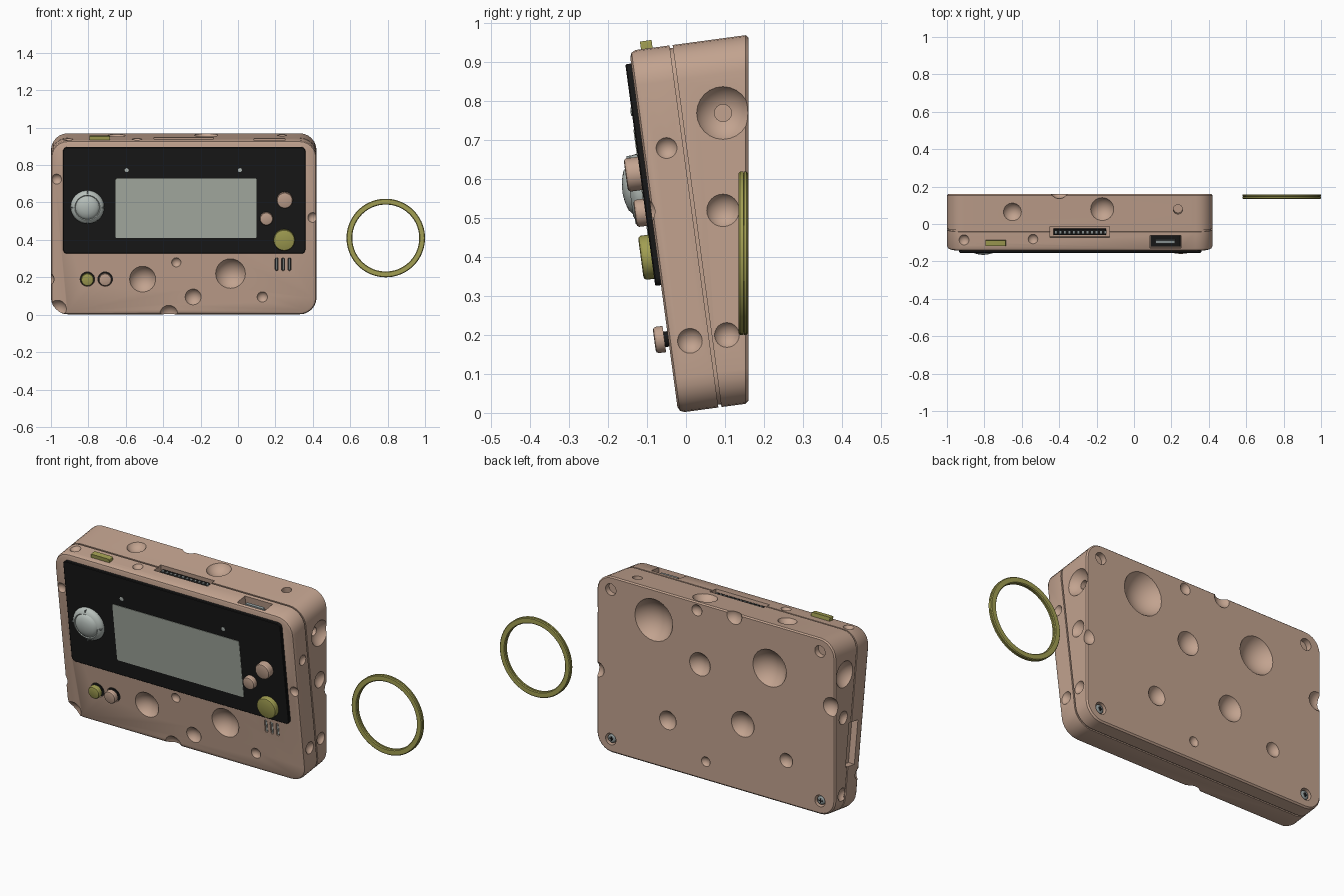
import bpy, bmesh, math
from mathutils import Matrix, Vector

if "Cube" in bpy.data.objects:
    bpy.data.objects.remove(bpy.data.objects["Cube"])

TILT = 0.134
CA, SA = math.cos(TILT), math.sin(TILT)
# Leaning frame: local y runs into the case from its front face, local z up the face
M = Matrix.Translation((0, -0.02, 0)) @ Matrix.Rotation(TILT, 4, 'X')
H = 0.938                                   # case height along the face


def mat(name, rgb):
    m = bpy.data.materials.new(name)
    m.diffuse_color = (*rgb, 1)
    m.use_nodes = True
    m.node_tree.nodes["Principled BSDF"].inputs["Base Color"].default_value = m.diffuse_color
    return m


TAN = mat("tan_plastic", (0.54, 0.365, 0.275))
OLIVE = mat("olive", (0.36, 0.345, 0.085))
BLACK = mat("black_panel", (0.009, 0.009, 0.009))
SCREEN = mat("screen_grey", (0.40, 0.44, 0.38))
PALE = mat("pale_grey", (0.47, 0.52, 0.49))
STEEL = mat("steel", (0.27, 0.31, 0.31))


def finish(name, bm, m):
    bmesh.ops.recalc_face_normals(bm, faces=bm.faces)
    me = bpy.data.meshes.new(name)
    bm.to_mesh(me)
    bm.free()
    ob = bpy.data.objects.new(name, me)
    bpy.context.collection.objects.link(ob)
    if m:
        me.materials.append(m)
    return ob


def skin(bm, rings, closed=False):
    n = len(rings[0])
    pairs = list(zip(rings, rings[1:])) + ([(rings[-1], rings[0])] if closed else [])
    for a, b in pairs:
        for i in range(n):
            j = (i + 1) % n
            bm.faces.new((a[i], a[j], b[j], b[i]))
    if not closed:
        bm.faces.new(rings[0])
        bm.faces.new(rings[-1])


def add_loft(bm, x0, x1, z0, z1, r, layers):
    """Rounded rectangle stacked through (depth, inset) layers in the leaning frame."""
    rings = []
    for depth, inset in layers:
        ring, rr = [], max(r - inset, 0.001)
        corners = ((x1, z1, 0), (x0, z1, 1), (x0, z0, 2), (x1, z0, 3))
        for cx, cz, q in corners:
            sx, sz = (1 if cx == x1 else -1), (1 if cz == z1 else -1)
            ox, oz = cx - sx * (inset + rr), cz - sz * (inset + rr)
            for k in range(7):
                t = (q + k / 6) * math.pi / 2
                x, z = ox + rr * math.cos(t), oz + rr * math.sin(t)
                y = depth(z) if callable(depth) else depth
                ring.append(bm.verts.new(M @ Vector((x, y, z))))
        rings.append(ring)
    skin(bm, rings)


def plate(name, x0, x1, z0, z1, r, layers, m):
    bm = bmesh.new()
    add_loft(bm, x0, x1, z0, z1, r, layers)
    return finish(name, bm, m)


def lathe(name, origin, profile, m, frame=M, seg=40, closed=False):
    """Turn a (radius, height) profile about the axis pointing out of the front."""
    bm = bmesh.new()
    rings = [[bm.verts.new(frame @ Vector((origin[0] + r * math.cos(k * math.tau / seg),
                                           origin[1] - h,
                                           origin[2] + r * math.sin(k * math.tau / seg))))
              for k in range(seg)] for r, h in profile]
    skin(bm, rings, closed)
    return finish(name, bm, m)


def back(offset):
    return lambda z: (0.18 + z * SA) / CA - offset


# Case: wedge with a parting groove and softened rims
case = plate("case", -1, 0.42, 0, H, 0.09,
             [(0, 0.016), (0.005, 0.005), (0.016, 0), (0.104, 0), (0.104, 0.007), (0.112, 0.007),
              (0.112, 0), (back(0.007), 0), (back(0), 0.007)], TAN)

# Cutters: craters, holes and port openings gathered into one mesh
cut, side_cut = bmesh.new(), bmesh.new()


def crater(pos, normal, r, lift=0.6):
    n = Vector(normal)
    mx = Matrix.Translation(Vector(pos) + n * r * lift) @ n.to_track_quat('Z', 'Y').to_matrix().to_4x4()
    bmesh.ops.create_uvsphere(cut, u_segments=24, v_segments=16,
                              radius=r * math.sqrt(1 + lift * lift), matrix=mx)


def hole(bm, pos, normal, r, depth):
    mx = Matrix.Translation(pos) @ Vector(normal).to_track_quat('Z', 'Y').to_matrix().to_4x4()
    bmesh.ops.create_cone(bm, cap_ends=True, segments=24, radius1=r, radius2=r,
                          depth=depth * 2, matrix=mx)


FRONT, UP = (0, -CA, -SA), (0, -SA, CA)
for x, z, r in ((-.51, .19, .07), (-.04, .22, .08), (-.33, .28, .025), (-.24, .095, .043),
                (.13, .095, .028), (-.37, .003, .048), (-.965, .03, .048), (-.97, .725, .027),
                (.40, .52, .027)):
    crater(M @ Vector((x, 0, z / CA)), FRONT, r)
for y, z, r in ((.095, .77, .068), (-.05, .68, .027), (.095, .52, .042), (.01, .185, .032),
                (.105, .2, .032)):
    crater((.42, y, z), (1, 0, 0), r)
for y, z, r in ((.08, .77, .07), (.09, .54, .035), (.1, .13, .035), (-.04, .19, .03)):
    crater((-1, y, z), (-1, 0, 0), r)
for x, y, r in ((-.65, .065, .048), (-.17, .08, .062), (-.91, -.085, .028), (-.54, -.08, .026)):
    crater(M @ Vector((x, (y + .145) / CA, H)), UP, r)
for x, z, r in ((.08, .805, .113), (-.177, .926, .03), (-.195, .64, .062), (-.61, .73, .1),
                (-.004, .287, .05), (-.45, .385, .068), (-.23, .125, .026), (-.71, .26, .038),
                (-.98, .62, .05), (-.4, .955, .045), (.415, .45, .04)):
    crater((x, .16, z), (0, 1, 0), r)
for x in (-.91, .336):
    for z in (.095, .9):
        hole(cut, (x, .16, z), (0, 1, 0), .031, .03)
hole(side_cut, (.42, .095, .77), (1, 0, 0), .022, .1)
hole(cut, M @ Vector((.235, .225, H)), UP, .025, .05)
for x in (-.805, -.71):
    hole(cut, M @ Vector((x, 0, .19 / CA)), FRONT, .039, .015)
SLITS = (.207, .241, .275)
for x in SLITS:                                                    # speaker slits
    add_loft(cut, x - .008, x + .008, .237, .307, .0075, [(-.02, 0), (.02, 0)])
add_loft(cut, -.45, -.13, H - .03, H + .03, .003, [(.074, 0), (.132, 0)])   # edge connector
add_loft(cut, .085, .25, H - .05, H + .03, .003, [(.016, 0), (.084, 0)])    # charging port
add_loft(cut, -1.05, -.965, .25, .48, .003, [(.05, 0), (.125, 0)])          # card slot

for bm in (cut, side_cut):
    cutter = finish("case_cutter", bm, None)
    cutter.hide_render = True
    mod = case.modifiers.new("cut", 'BOOLEAN')
    mod.operation, mod.solver, mod.object = 'DIFFERENCE', 'MANIFOLD', cutter
    bpy.context.view_layer.objects.active = case
    bpy.ops.object.modifier_apply(modifier=mod.name)
    bpy.data.objects.remove(cutter)

# Front panel and display
plate("front_panel", -.935, .36, .328 / CA, .897 / CA, .022,
      [(.002, 0), (-.012, 0), (-.015, .003)], BLACK)
plate("screen", -.655, .10, .412 / CA, .73 / CA, .008, [(-.012, 0), (-.017, 0)], SCREEN)
for x in (-.595, .01):
    lathe("panel_sensor", (x, 0, .775 / CA), [(.011, .01), (.011, .017), (.006, .018)], PALE, seg=16)

# Thumb pad: skirt, ring groove, dome and four slits
pad = (-.805, 0, .578 / CA)
lathe("thumb_pad", pad, [(.088, .012), (.090, .02), (.088, .03), (.080, .041), (.068, .047), (.064, .043),
                         (.061, .048), (.05, .057), (.03, .063), (.012, .066), (.001, .066)], PALE)
for dx, dz in ((1, 0), (-1, 0), (0, 1), (0, -1)):
    cx, cz = pad[0] + dx * .077, pad[2] + dz * .077
    wx, wz = (.011, .002) if dx else (.002, .011)
    plate("pad_slit", cx - wx, cx + wx, cz - wz, cz + wz, .001, [(-.03, 0), (-.044, 0)], STEEL)


# Buttons
def button(name, x, z, r, h0, h1, m):
    lathe(name, (x, 0, z / CA), [(r, h0), (r, h1 - .007), (r - .003, h1 - .002), (r - .008, h1),
                                 (.001, h1)], m)


button("upper_button", .25, .617, .043, .01, .052, TAN)
button("middle_button", .152, .517, .035, .01, .042, TAN)
button("large_button", .247, .403, .057, .01, .042, OLIVE)
for x, m in ((-.805, OLIVE), (-.71, TAN)):
    lathe("button_stem", (x, 0, .19 / CA), [(.02, -.015), (.02, .015)], BLACK, seg=24)
    lathe("button_well", (x, 0, .19 / CA), [(.039, -.0148), (.039, -.012)], BLACK, seg=24)
    button("small_button", x, .191, .034, .01, .036, m)
plate("power_button", -.795, -.685, H - .02, H + .02, .004, [(.03, 0), (.06, 0)], OLIVE)

# Port fittings and speaker backing
plate("connector_core", -.43, -.15, H - .04, H - .012, .003, [(.086, 0), (.118, 0)], BLACK)
for i in range(12):
    x = -.422 + i * .024
    plate("connector_pin", x, x + .012, H - .03, H - .008, .002, [(.094, 0), (.108, 0)], STEEL)
plate("port_tongue", .115, .22, H - .06, H - .012, .003, [(.04, 0), (.056, 0)], STEEL)
plate("port_floor", .087, .248, H - .055, H - .044, .002, [(.018, 0), (.082, 0)], BLACK)
for x in SLITS:
    plate("speaker_rib", x - .004, x + .004, .24, .304, .003, [(.022, 0), (.003, 0)], PALE)
    plate("speaker_well", x - .008, x + .008, .237, .307, .007, [(.022, 0), (.016, 0)], BLACK)

# Rear screws with cross recess
I = Matrix.Identity(4)
for x in (-.91, .336):
    lathe("screw_head", (x, .16, .095), [(.001, -.004 + .008), (.016, .005), (.023, .010), (.023, .03)],
          STEEL, frame=I, seg=24)
    for w, h in ((.011, .003), (.003, .011)):
        bm = bmesh.new()
        bmesh.ops.create_cube(bm, size=1, matrix=Matrix.Translation((x, .154, .095))
                              @ Matrix.Diagonal((w * 2, .006, h * 2, 1)))
        finish("screw_recess", bm, BLACK)

# Key ring: two coils with a groove between
ring = [(.183, -.011), (.206, -.011), (.210, -.007), (.210, -.001), (.205, 0), (.210, .001),
        (.210, .009), (.206, .013), (.183, .013), (.179, .009), (.179, .001), (.183, 0),
        (.179, -.001), (.179, -.007)]
lathe("key_ring", (.79, .148, .41), ring, OLIVE, frame=I, seg=72, closed=True)

# Smooth rounded surfaces, keep edges crisp
for ob in bpy.context.collection.objects:
    ob.select_set(True)
bpy.context.view_layer.objects.active = case
bpy.ops.object.shade_smooth_by_angle(angle=math.radians(30))
